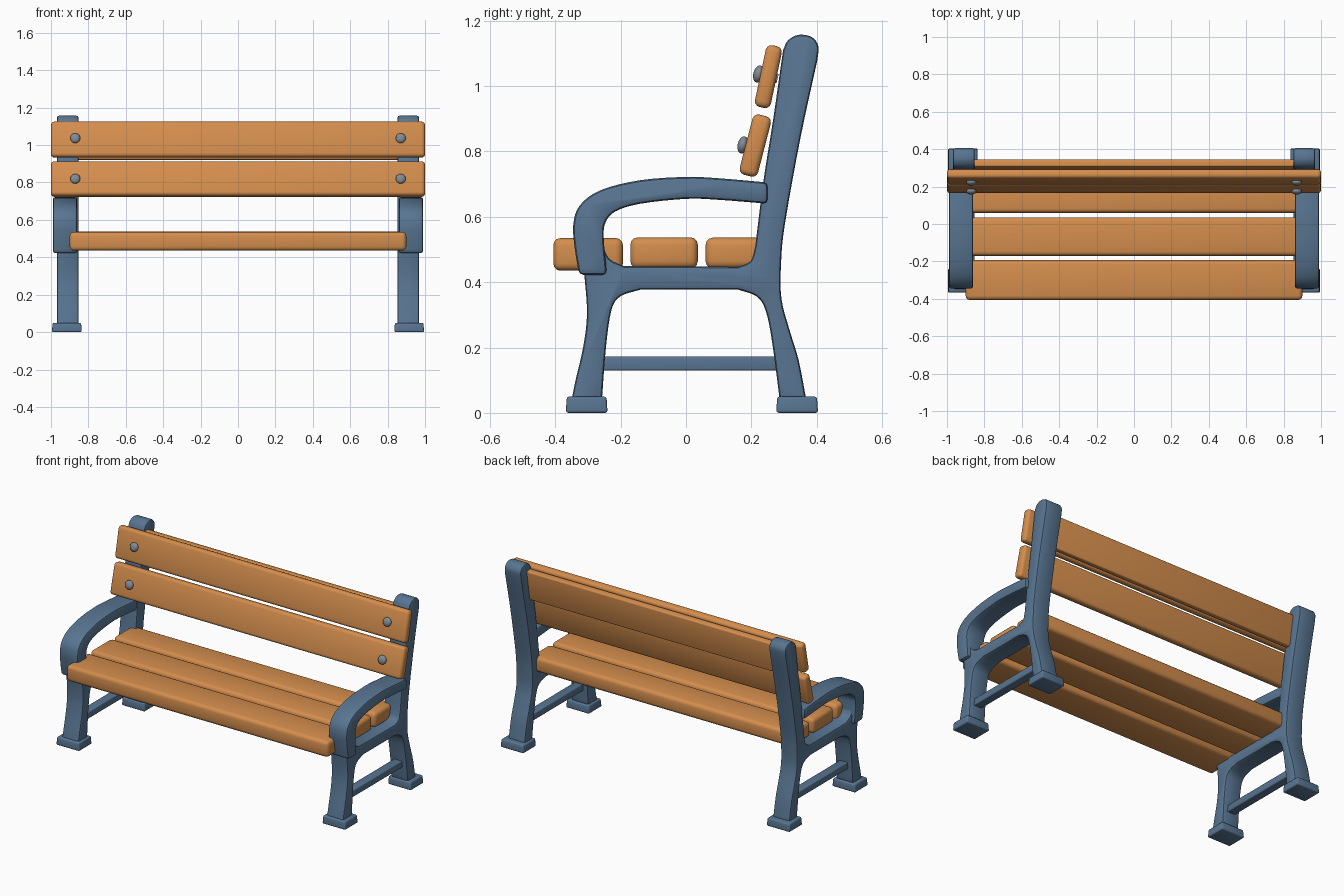
import bpy, bmesh, math
from mathutils import Matrix, Vector

if "Cube" in bpy.data.objects:
    bpy.data.objects.remove(bpy.data.objects["Cube"])


def material(name, rgb):
    m = bpy.data.materials.new(name)
    m.diffuse_color = (*rgb, 1)
    m.use_nodes = True
    m.node_tree.nodes["Principled BSDF"].inputs["Base Color"].default_value = m.diffuse_color
    return m


WOOD = material("orange wood", (0.66, 0.27, 0.075))
IRON = material("blue iron", (0.098, 0.178, 0.285))
STEEL = material("grey steel", (0.22, 0.26, 0.30))


def finish(bm, name, mat, bevel=0.0, segments=3, matrix=None):
    bmesh.ops.recalc_face_normals(bm, faces=bm.faces)
    if bevel:
        edges = [e for e in bm.edges if e.calc_face_angle(0) > math.radians(40)]
        bmesh.ops.bevel(bm, geom=edges, offset=bevel, segments=segments,
                        profile=0.5, affect='EDGES', clamp_overlap=False)
    if matrix:
        bm.transform(matrix)
    me = bpy.data.meshes.new(name)
    bm.to_mesh(me)
    bm.free()
    me.materials.append(mat)
    ob = bpy.data.objects.new(name, me)
    bpy.context.collection.objects.link(ob)
    bpy.ops.object.select_all(action='DESELECT')
    ob.select_set(True)
    bpy.context.view_layer.objects.active = ob
    bpy.ops.object.shade_smooth_by_angle(angle=math.radians(35))
    return ob


def box(name, mat, size, center, bevel=0.0, tilt=0.0, taper=1.0):
    bm = bmesh.new()
    bmesh.ops.create_cube(bm, size=1)
    for v in bm.verts:
        k = taper if v.co.z > 0 else 1
        v.co = Vector((v.co.x * size[0] * k, v.co.y * size[1] * k, v.co.z * size[2]))
    m = Matrix.Translation(center) @ Matrix.Rotation(-math.radians(tilt), 4, 'X')
    return finish(bm, name, mat, bevel, 3, m)


def smooth(pts, n=4):
    """Catmull-Rom curve through the points, ends included."""
    p = [Vector(q) for q in pts]
    p = [2 * p[0] - p[1]] + p + [2 * p[-1] - p[-2]]
    out = []
    for i in range(1, len(p) - 2):
        a, b, c, d = p[i - 1:i + 3]
        for k in range(n):
            t = k / n
            out.append(0.5 * (2 * b + (c - a) * t + (2 * a - 5 * b + 4 * c - d) * t * t
                              + (3 * b - a - 3 * c + d) * t ** 3))
    return out + [p[-2]]


def extrude_profile(name, mat, strokes, x0, x1, bevel):
    """Side (y, z) outline of smooth strokes joined at corners, extruded along x."""
    pts = []
    for s in strokes:
        for q in smooth(s):
            if not pts or (q - pts[-1]).length > 1e-4:
                pts.append(q)
    if (pts[0] - pts[-1]).length < 1e-4:
        pts.pop()
    bm = bmesh.new()
    f = bm.faces.new([bm.verts.new((x0, y, z)) for y, z in pts])
    r = bmesh.ops.extrude_face_region(bm, geom=[f])
    for v in r['geom']:
        if isinstance(v, bmesh.types.BMVert):
            v.co.x = x1
    return finish(bm, name, mat, bevel, 2)


# Side frame: back post, arch under the seat rail, front leg
FRAME = [
    [(.297, 1.11), (.312, 1.14), (.345, 1.157), (.385, 1.15), (.405, 1.122), (.402, 1.08)],
    [(.402, 1.08), (.35, .84), (.303, .58), (.291, .46), (.292, .35), (.318, .25),
     (.345, .16), (.37, .03)],
    [(.288, .03), (.263, .22), (.243, .315), (.215, .357), (.16, .377)],
    [(-.14, .377), (-.2, .357), (-.228, .315), (-.245, .2), (-.258, .03)],
    [(-.352, .03), (-.338, .1), (-.315, .2), (-.303, .3), (-.31, .41), (-.32, .5)],
    [(-.258, .52), (-.235, .472), (-.19, .449)],
    [(.16, .447), (.198, .465), (.212, .51)],
    [(.212, .51), (.237, .71), (.267, .9), (.297, 1.11)],
]
ARM = [
    [(.25, .705), (.1, .718), (0, .722), (-.14, .712), (-.26, .682), (-.325, .635),
     (-.345, .575), (-.34, .5), (-.327, .422)],
    [(-.242, .422), (-.252, .54), (-.245, .585), (-.215, .617), (-.14, .64), (0, .655),
     (.1, .652), (.25, .64)],
]

for s, side in ((-1, "left"), (1, "right")):
    extrude_profile(side + "_frame", IRON, FRAME, s * .968, s * .852, .012)
    extrude_profile(side + "_armrest", IRON, ARM, s * .99, s * .86, .014)
    # Feet and the bar joining the legs
    for y, end in ((-.304, "front"), (.34, "back")):
        box(f"{side}_{end}_foot", IRON, (.16, .128, .05), (s * .915, y, .025), .008, 0, .95)
    box(side + "_leg_bar", IRON, (.055, .58, .043), (s * .91, .02, .151), .006)
    # Domed bolts through the back slats
    for y, z, where in ((.222, 1.037, "upper"), (.174, .82, "lower")):
        tilt = Matrix.Rotation(-math.radians(14), 4, 'X')
        place = Matrix.Translation((s * .87, y, z)) @ tilt
        bm = bmesh.new()
        bmesh.ops.create_uvsphere(bm, u_segments=20, v_segments=10, radius=1)
        bm.transform(Matrix.Diagonal((.027, .016, .027, 1)))
        finish(bm, f"{side}_{where}_bolt_head", STEEL, matrix=place)
        bm = bmesh.new()
        bmesh.ops.create_cone(bm, cap_ends=True, segments=16, radius1=.014, radius2=.014, depth=.06)
        bm.transform(Matrix.Translation((0, .03, 0)) @ Matrix.Rotation(math.pi / 2, 4, 'X'))
        finish(bm, f"{side}_{where}_bolt_shaft", STEEL, matrix=place)

# Seat slats
for i, (y0, y1, z0, z1) in enumerate(((-.406, -.193, .435, .535),
                                      (-.17, .036, .442, .537),
                                      (.06, .25, .442, .536))):
    box(f"seat_slat_{i + 1}", WOOD, (1.8, y1 - y0, z1 - z0),
        (0, (y0 + y1) / 2, (z0 + z1) / 2), .022)

# Back slats and the rail behind the top one
box("lower_back_slat", WOOD, (2.0, .058, .19), (0, .212, .818), .018, 14.5)
box("upper_back_slat", WOOD, (2.0, .05, .193), (0, .252, 1.029), .018, 12)
box("back_rail", WOOD, (1.74, .04, .19), (0, .312, 1.015), .008, 9)
